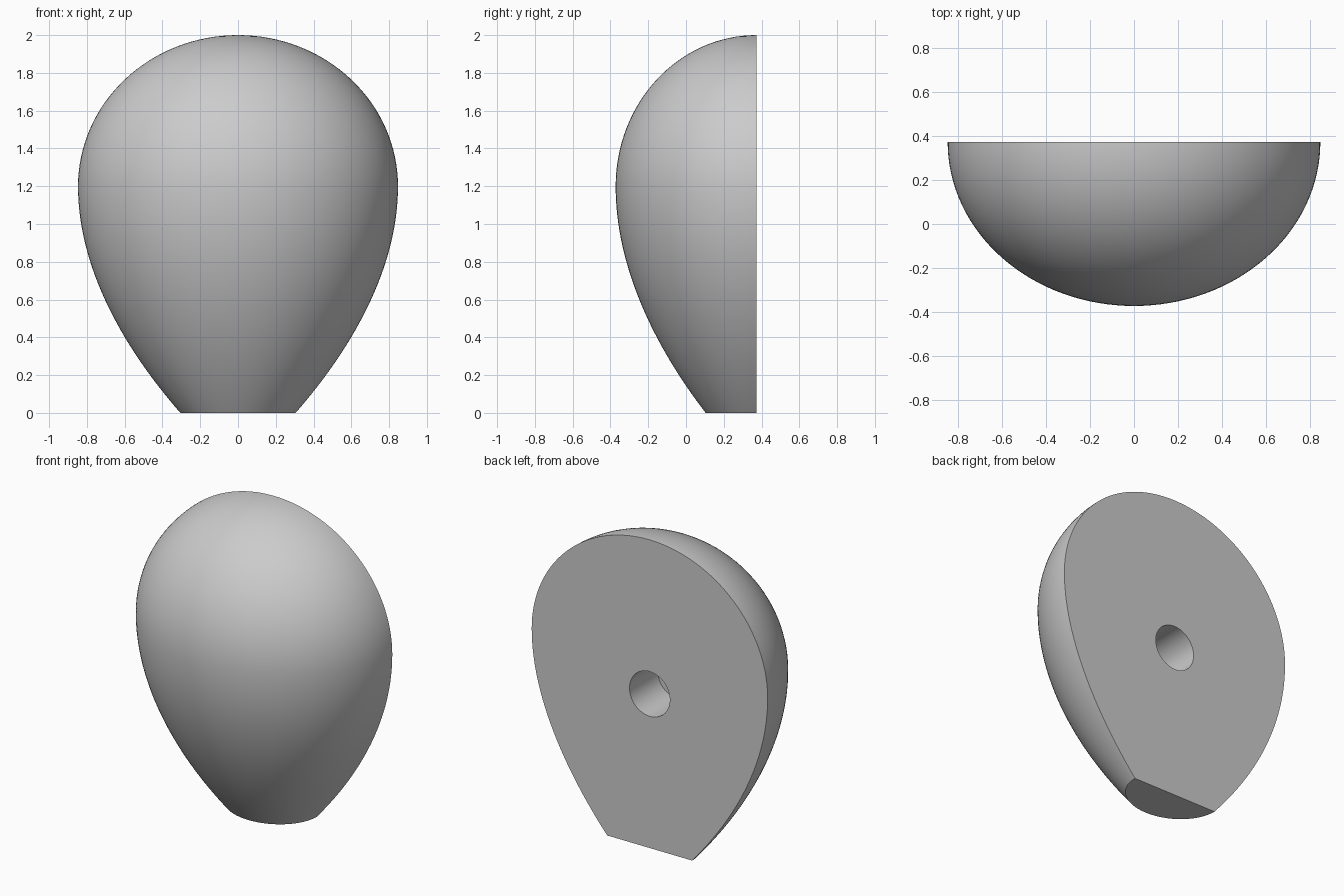
import bpy
import bmesh
from math import pi, sin, cos, radians
from mathutils import Matrix, Vector
from mathutils.geometry import interpolate_bezier

if "Cube" in bpy.data.objects:
    bpy.data.objects.remove(bpy.data.objects["Cube"], do_unlink=True)

WIDTH = 0.847      # half width at the widest height
DEPTH = 0.745      # front to back
WAIST = 1.2        # height of the widest point
HEIGHT = 2.0
BACK = DEPTH / 2   # y of the flat back
HOLE_RADIUS, HOLE_DEPTH, HOLE_Z = 0.145, 0.29, 1.0

# One plain grey material
grey = bpy.data.materials.new("plain grey")
grey.use_nodes = True
colour = (0.6, 0.6, 0.6, 1)
grey.diffuse_color = colour
grey.node_tree.nodes["Principled BSDF"].inputs["Base Color"].default_value = colour

# Half outline: flat base, flared lower curve, elliptical dome
lower = interpolate_bezier(Vector((0.305, 0, 0)), Vector((0.62, 0, 0.36)),
                           Vector((WIDTH, 0, 0.78)), Vector((WIDTH, 0, WAIST)), 33)
dome = [Vector((WIDTH * cos(a), 0, WAIST + (HEIGHT - WAIST) * sin(a)))
        for a in (i * pi / 64 for i in range(1, 33))]
outline = [Vector((0, 0, 0))] + lower + dome

# Body: outline turned half way round the front, then closed at the back
bm = bmesh.new()
verts = [bm.verts.new(p) for p in outline]
edges = [bm.edges.new(pair) for pair in zip(verts, verts[1:])]
bmesh.ops.spin(bm, geom=verts + edges, cent=(0, 0, 0), axis=(0, 0, 1),
               angle=-pi, steps=64)
bmesh.ops.remove_doubles(bm, verts=bm.verts, dist=0.0001)
bmesh.ops.holes_fill(bm, edges=[e for e in bm.edges if e.is_boundary], sides=0)
bmesh.ops.scale(bm, vec=(1, DEPTH / WIDTH, 1), verts=bm.verts)
bmesh.ops.translate(bm, vec=(0, BACK, 0), verts=bm.verts)
bmesh.ops.recalc_face_normals(bm, faces=bm.faces)
mesh = bpy.data.meshes.new("knob_body")
bm.to_mesh(mesh)
bm.free()
mesh.materials.append(grey)
body = bpy.data.objects.new("knob_body", mesh)
bpy.context.collection.objects.link(body)

# Blind mounting hole in the back
bpy.ops.mesh.primitive_cylinder_add(vertices=64, radius=HOLE_RADIUS,
                                    depth=2 * HOLE_DEPTH,
                                    location=(0, BACK, HOLE_Z),
                                    rotation=(pi / 2, 0, 0))
cutter = bpy.context.object
cutter.name = "hole_cutter"
cutter.hide_render = True
cutter.data.materials.append(grey)
hole = body.modifiers.new("mounting hole", 'BOOLEAN')
hole.operation = 'DIFFERENCE'
hole.solver = 'EXACT'
hole.object = cutter

bpy.ops.object.select_all(action='DESELECT')
body.select_set(True)
bpy.context.view_layer.objects.active = body
bpy.ops.object.modifier_apply(modifier=hole.name)
bpy.data.objects.remove(cutter, do_unlink=True)

# Smooth curved surfaces, crisp rims
bpy.ops.object.shade_smooth_by_angle(angle=radians(30))
